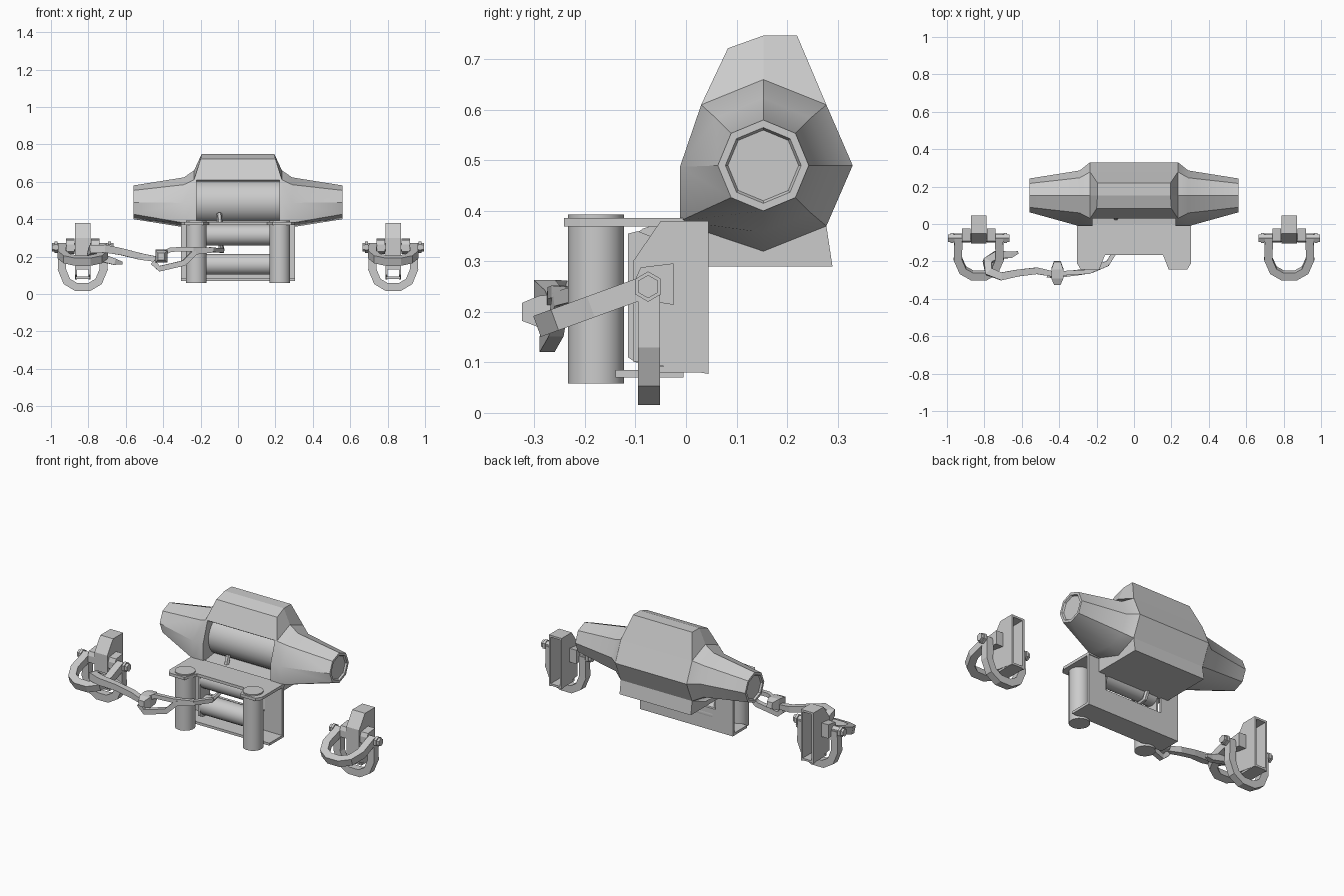
import bpy, bmesh, math
from mathutils import Vector

if "Cube" in bpy.data.objects:
    bpy.data.objects.remove(bpy.data.objects["Cube"])


def make(name, verts, faces):
    me = bpy.data.meshes.new(name)
    me.from_pydata([tuple(v) for v in verts], [], faces)
    bm = bmesh.new()
    bm.from_mesh(me)
    bmesh.ops.recalc_face_normals(bm, faces=bm.faces)
    bm.to_mesh(me)
    bm.free()
    ob = bpy.data.objects.new(name, me)
    bpy.context.collection.objects.link(ob)
    return ob


def loft(name, rings, caps=True, closed=False):
    n, m = len(rings[0]), len(rings)
    faces = []
    for i in range(m if closed else m - 1):
        a, b = i * n, (i + 1) % m * n
        faces += [(a + j, a + (j + 1) % n, b + (j + 1) % n, b + j) for j in range(n)]
    if caps and not closed:
        faces += [tuple(range(n)), tuple(range((m - 1) * n, m * n))]
    return make(name, [v for r in rings for v in r], faces)


def box(name, x0, x1, y0, y1, z0, z1):
    return loft(name, [[(x, y0, z0), (x, y1, z0), (x, y1, z1), (x, y0, z1)] for x in (x0, x1)])


def side_prism(name, prof, x0, x1):
    return loft(name, [[(x, y, z) for y, z in prof] for x in (x0, x1)])


def tube(name, pts, r, sides=4, closed=False, ref=(0, 0, 1)):
    pts = [Vector(p) for p in pts]
    n = len(pts)
    rad = r if isinstance(r, (list, tuple)) else [r] * n
    rings = []
    for i, p in enumerate(pts):
        if closed:
            t = pts[(i + 1) % n] - pts[i - 1]
        else:
            t = pts[min(i + 1, n - 1)] - pts[max(i - 1, 0)]
        u = t.cross(Vector(ref)).normalized()
        w = u.cross(t).normalized()
        rings.append([p + rad[i] * (u * math.cos(math.tau * (k + .5) / sides)
                                    + w * math.sin(math.tau * (k + .5) / sides)) for k in range(sides)])
    return loft(name, rings, closed=closed)


def smooth(ob):
    bpy.ops.object.select_all(action='DESELECT')
    bpy.context.view_layer.objects.active = ob
    ob.select_set(True)
    bpy.ops.object.shade_smooth_by_angle(angle=math.radians(35))


CY, CZ = .153, .49


def octagon(x, r):
    return [(x, CY - r * math.cos(math.tau * k / 8), CZ + r * math.sin(math.tau * k / 8)) for k in range(8)]


# cheek outline shared by end housings and cover: front, over the top, back, bottom
CHEEK = [(-.01, .49), (.03, .61), (CY, .66), (.278, .61), (.33, .49), (.278, .37), (CY, .32), (-.01, .375)]

# motor and gearbox housings with recessed ends
for s, side in ((1, "right"), (-1, "left")):
    base = octagon(s * .29, .133)
    base[0] = (s * .29, -.012, .487)
    base[7] = (s * .29, -.012, .38)
    rings = [octagon(s * .55, .07), octagon(s * .56, .075), octagon(s * .56, .09), base,
             [(s * .235, y, z) for y, z in CHEEK], [(s * .222, y, z) for y, z in CHEEK]]
    smooth(loft(side + "_housing", rings))

# drum cover: a strip across the winch with raised side gussets
strip = [(.235, .03, .61), (.2, .083, .722), (.195, CY, .747), (.195, .22, .747),
         (.235, .278, .61), (.235, .33, .49), (.235, .278, .37)]
k = len(strip)
verts = [(s * x, y, z) for s in (1, -1) for x, y, z in strip]
faces = [(i, i + 1, k + i + 1, k + i) for i in range(k - 1)]
for s, o in ((1, 0), (-1, k)):
    verts.append((s * .235, CY, .66))
    a = len(verts) - 1
    faces += [(o, o + 1, o + 2, a), (a, o + 2, o + 3, o + 4)]
cover = make("drum_cover", verts, faces)
mod = cover.modifiers.new("thickness", 'SOLIDIFY')
mod.thickness = .018
mod.offset = -1

# rope drum
smooth(tube("rope_drum", [(-.23, CY, CZ), (.23, CY, CZ)], .115, 20))

# winch foot
side_prism("winch_foot", [(-.005, .38), (-.005, .29), (.29, .29), (.278, .37), (CY, .4)], -.235, .235)

# fairlead channel: top plate with tabs, bottom plate, back wall with window
top = [(-.305, 0), (.305, 0), (.305, -.21), (.285, -.242), (.185, -.242), (.155, -.165),
       (-.155, -.165), (-.185, -.242), (-.285, -.242), (-.305, -.21)]
loft("channel_top", [[(x, y, z) for x, y in top] for z in (.369, .386)])
box("channel_bottom", -.305, .305, -.14, -.005, .07, .085)
for nm, z0, z1 in (("lower", .085, .2), ("upper", .29, .37)):
    box(nm + "_back_wall", -.305, .305, -.02, -.005, z0, z1)
for s in (1, -1):
    box("back_wall_side", s * .19, s * .305, -.02, -.005, .2, .29)
    side_prism("roller_side_plate", [(-.02, .085), (-.1, .1), (-.115, .11), (-.115, .355),
                                     (-.095, .36), (-.07, .35), (-.02, .37)], s * .17, s * .182)
    # vertical rollers and caps
    smooth(tube("vertical_roller", [(s * .224, -.178, .058), (s * .224, -.178, .393)], .056, 20, ref=(1, 0, 0)))

# horizontal rollers
for z in (.315, .158):
    smooth(tube("horizontal_roller", [(-.17, -.06, z), (.17, -.06, z)], .056, 20))

# tow points: bracket, pin, ears and two bows each
bow = [(-.108, 0), (-.112, .12), (-.085, .185), (-.035, .215),
       (.035, .215), (.085, .185), (.112, .12), (.108, 0)]
for s in (1, -1):
    cx = s * .83
    wall = [(-.05, .38), (.045, .38), (.045, .077), (-.03, .09), (-.105, .102), (-.105, .3)]
    for x in (-.042, .03):
        side_prism("bracket_side", wall, cx + x, cx + x + .012)
    loft("bracket_front", [[(cx + x, y, z), (cx + x, y + .014, z)] + [(cx - x, y + .014, z), (cx - x, y, z)]
                           for x, y, z in ((.04, -.105, .13), (.04, -.105, .3), (.04, -.05, .38))])
    box("bracket_top", cx - .04, cx + .04, -.05, .045, .368, .38)
    box("bracket_bottom", cx - .04, cx + .04, -.08, .045, .08, .092)
    tube("shackle_pin", [(cx - .165, -.075, .25), (cx + .165, -.075, .25)], .023, 6)
    for e in (1, -1):
        tube("pin_head", [(cx + e * .135, -.075, .25), (cx + e * .15, -.075, .25)], .03, 6)
        x0 = cx + e * .045
        x1 = cx + e * .09
        side_prism("lug", [(-.1, .265), (-.09, .288), (-.025, .296), (-.025, .214), (-.1, .226)], x0, x1)
    for nm, ang in (("hanging", 90), ("forward", 20)):
        c, d = math.cos(math.radians(ang)), math.sin(math.radians(ang))
        tube(nm + "_bow", [(cx + x, -.073 - l * c, .252 - l * d) for x, l in bow],
             .031, ref=(0, -d, c))

# rope running from the drum out between the rollers
tube("rope", [(-.1, CY - .1, .43), (-.09, -.02, .25), (-.085, -.12, .235)], .014, 6, ref=(1, 0, 0))

# rope eye that lies in front of the left roller
tube("rope_eye_upper", [(-.085, -.12, .232), (-.14, -.21, .236), (-.24, -.255, .24),
                        (-.36, -.262, .237), (-.43, -.265, .2)], .017)
tube("rope_eye_lower", [(-.14, -.21, .236), (-.23, -.248, .225), (-.29, -.258, .165),
                        (-.42, -.275, .135), (-.455, -.272, .17)], .021)

# hook eye block
tube("hook_eye", [(-.41, -.325, .2), (-.41, -.29, .2), (-.41, -.24, .205), (-.41, -.2, .21)],
     [.025, .045, .045, .025])

# tow hook
tube("tow_hook", [(-.43, -.268, .185), (-.52, -.25, .2), (-.62, -.262, .225), (-.71, -.28, .242),
                  (-.775, -.255, .24), (-.785, -.2, .22), (-.735, -.165, .195), (-.66, -.165, .172), (-.62, -.152, .165)],
     [.02, .025, .026, .03, .032, .032, .03, .024, .01])
